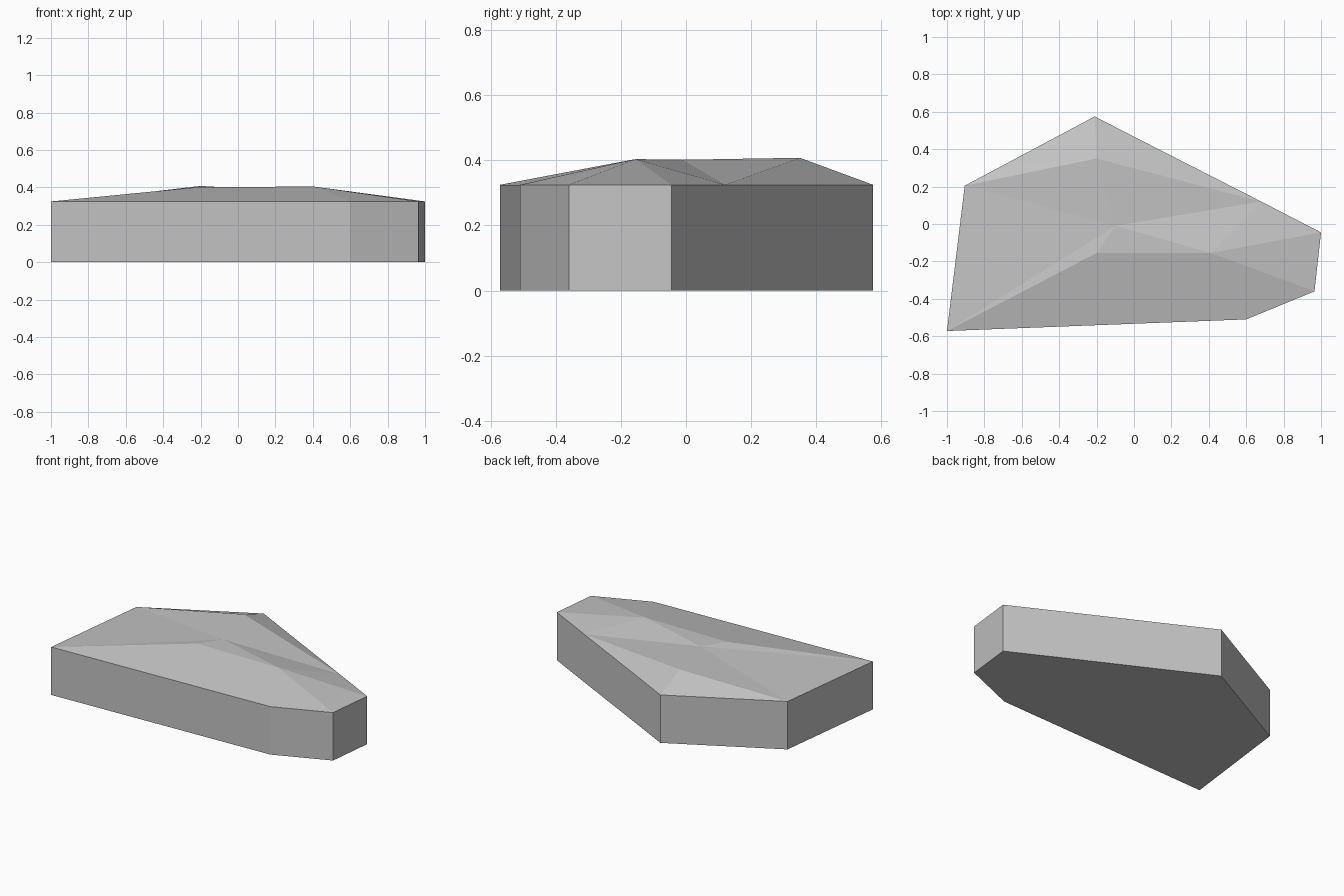
import bpy
import bmesh

cube = bpy.data.objects.get("Cube")
if cube:
    bpy.data.objects.remove(cube, do_unlink=True)

RIM_HEIGHT = 0.325

# Outline of the slab, counter-clockwise from the front right corner
outline = {
    "front_right": (-1.0, -0.572),
    "front_left": (0.6, -0.51),
    "left_chamfer": (0.965, -0.36),
    "left_tip": (1.0, -0.045),
    "back_left_low": (0.68, 0.12),
    "back_left_high": (0.07, 0.431),
    "back_tip": (-0.21, 0.575),
    "back_right": (-0.73, 0.298),
    "right": (-0.905, 0.205),
}

# Raised points of the crown
crown = {
    "ridge_front": (-0.2, -0.155, 0.403),
    "ridge_left": (0.41, -0.155, 0.404),
    "ridge_middle": (-0.1, -0.01, 0.402),
    "ridge_back": (-0.2, 0.35, 0.408),
}

# Facets joining rim and crown
facets = [
    "front_right front_left ridge_left ridge_front",
    "front_left left_chamfer ridge_left",
    "left_chamfer left_tip ridge_left",
    "left_tip back_left_low ridge_left",
    "back_left_low ridge_middle ridge_left",
    "back_left_low ridge_back ridge_middle",
    "back_left_low back_left_high ridge_back",
    "back_left_high back_tip ridge_back",
    "back_tip back_right ridge_back",
    "back_right right ridge_back",
    "right ridge_middle ridge_back",
    "right front_right ridge_middle",
    "front_right ridge_front ridge_middle",
    "ridge_front ridge_left ridge_middle",
]

stone = bpy.data.materials.new("stone_grey")
stone.use_nodes = True
grey = (0.55, 0.55, 0.55, 1)
stone.diffuse_color = grey
stone.node_tree.nodes["Principled BSDF"].inputs["Base Color"].default_value = grey

bm = bmesh.new()
base = [bm.verts.new((x, y, 0)) for x, y in outline.values()]
top = {name: bm.verts.new((x, y, RIM_HEIGHT)) for name, (x, y) in outline.items()}
rim = list(top.values())
top.update({name: bm.verts.new(p) for name, p in crown.items()})

# Flat underside and upright walls
bm.faces.new(base[::-1])
for i in range(len(rim)):
    j = (i + 1) % len(rim)
    bm.faces.new((base[i], base[j], rim[j], rim[i]))

# Faceted crown
for facet in facets:
    bm.faces.new([top[name] for name in facet.split()])

bmesh.ops.recalc_face_normals(bm, faces=bm.faces)
mesh = bpy.data.meshes.new("flat_rock")
bm.to_mesh(mesh)
bm.free()
mesh.materials.append(stone)
rock = bpy.data.objects.new("flat_rock", mesh)
bpy.context.collection.objects.link(rock)
